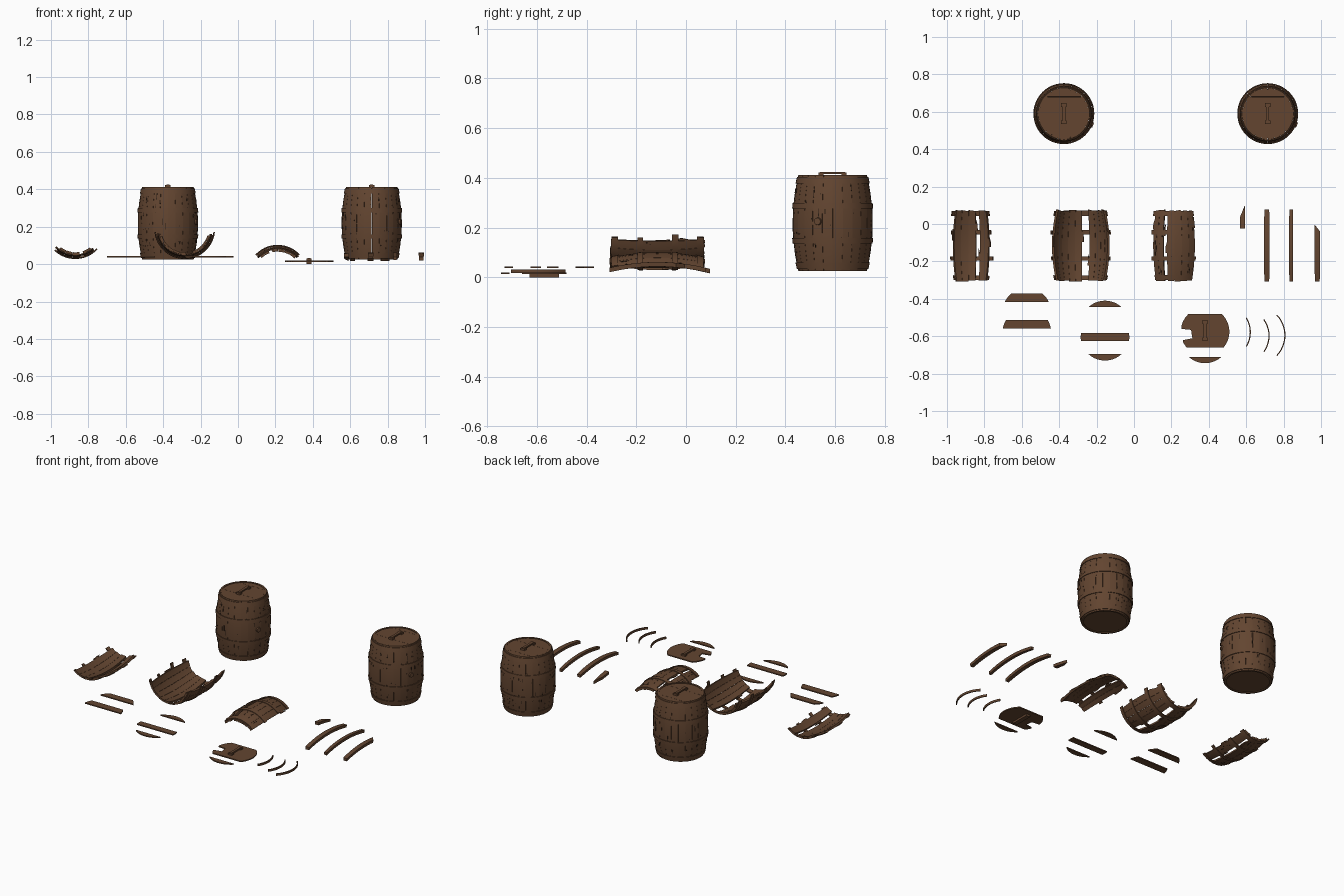
import bpy, bmesh, math, random
from mathutils import Matrix, Vector

random.seed(4)
if "Cube" in bpy.data.objects:
    bpy.data.objects.remove(bpy.data.objects["Cube"])

def material(name, color):
    m = bpy.data.materials.new(name)
    m.use_nodes = True
    m.diffuse_color = (*color, 1)
    m.node_tree.nodes["Principled BSDF"].inputs["Base Color"].default_value = (*color, 1)
    return m

WOOD = material("brown wood", (0.125, 0.06, 0.03))
DARK = material("dark cracks", (0.022, 0.012, 0.007))
HALF, MID, END, THICK = 0.193, 0.161, 0.138, 0.012
HOOPS = [(-0.172, 0.026), (-0.07, 0.022), (0.07, 0.022), (0.172, 0.026)]

def radius(t):
    return MID - (MID - END) * (t / HALF) ** 2

def finish(bm, name, matrix, mat=WOOD, smooth=False):
    bmesh.ops.recalc_face_normals(bm, faces=bm.faces)
    bm.transform(matrix)
    mesh = bpy.data.meshes.new(name)
    bm.to_mesh(mesh)
    bm.free()
    mesh.materials.append(mat)
    obj = bpy.data.objects.new(name, mesh)
    bpy.context.collection.objects.link(obj)
    if smooth:
        bpy.ops.object.select_all(action='DESELECT')
        obj.select_set(True)
        bpy.context.view_layer.objects.active = obj
        bpy.ops.object.shade_smooth_by_angle(angle=math.radians(30))
    return obj

def curved_slab(bm, a0, a1, t0, t1, lift=0.0, thick=THICK, rows=10, skew=0.0):
    """Bent plank on the barrel surface between two angles (degrees) and two heights."""
    cols = max(1, round((a1 - a0) / 7.5))
    grid = {}
    for i in range(cols + 1):
        a = math.radians(a0 + (a1 - a0) * i / cols)
        for j in range(rows + 1):
            t = t0 + (t1 - t0 + skew * i / cols) * j / rows
            for k in (0, 1):
                r = radius(t) + lift - thick * k
                grid[i, j, k] = bm.verts.new((r * math.sin(a), r * math.cos(a), t))
    def quad(*keys):
        bm.faces.new([grid[k] for k in keys])
    for i in range(cols):
        for j in range(rows):
            for k in (0, 1):
                quad((i, j, k), (i + 1, j, k), (i + 1, j + 1, k), (i, j + 1, k))
        for j in (0, rows):
            quad((i, j, 0), (i + 1, j, 0), (i + 1, j, 1), (i, j, 1))
    for j in range(rows):
        for i in (0, cols):
            quad((i, j, 0), (i, j + 1, 0), (i, j + 1, 1), (i, j, 1))

def cracks(name, ranges, count, matrix):
    """Thin dark slivers along the grain and small nail heads."""
    bm = bmesh.new()
    for _ in range(count):
        lo, hi = random.choice(ranges)
        a, t = random.uniform(lo + 1, hi - 2), random.uniform(-0.16, 0.13)
        size = random.choice((0.006, 0.006, 0.02, 0.035))
        curved_slab(bm, a, a + random.uniform(0.7, 1.4), t, t + size, 0.0012, 0.002, 2)
    finish(bm, name, matrix, DARK)

def chord_plank(name, x, y, z, d0, d1, r=0.13, thick=0.007, notch=()):
    """Slice of a round lid between two chords, optionally broken on its left."""
    bm = bmesh.new()
    a0, a1 = math.asin(max(-1, d0 / r)), math.asin(min(1, d1 / r))
    arc = [a0 + (a1 - a0) * i / 12 for i in range(13)]
    pts = [(r * math.cos(a), r * math.sin(a)) for a in arc]
    left = [(-px, py) for px, py in reversed(pts)]
    if notch:
        left = ([p for p in left if p[1] > notch[0][1]] + list(notch)
                + [p for p in left if p[1] < notch[-1][1]])
    face = bm.faces.new([bm.verts.new((px, py, 0)) for px, py in pts + left])
    bmesh.ops.remove_doubles(bm, verts=bm.verts, dist=0.0005)
    ext = bmesh.ops.extrude_face_region(bm, geom=list(bm.faces))
    bmesh.ops.translate(bm, vec=(0, 0, thick),
                        verts=[v for v in ext["geom"] if isinstance(v, bmesh.types.BMVert)])
    return finish(bm, name, Matrix.Translation((x, y, z - thick / 2)))

def box(name, center, size, mat=WOOD):
    bm = bmesh.new()
    bmesh.ops.create_cube(bm, size=1, matrix=Matrix.Diagonal((*size, 1)))
    return finish(bm, name, Matrix.Translation(center), mat)

def disc(name, x, y, z, r, depth, mat):
    bm = bmesh.new()
    bmesh.ops.create_cone(bm, cap_ends=True, segments=48, radius1=r, radius2=r, depth=depth)
    return finish(bm, name, Matrix.Translation((x, y, z)), mat)

def handle(name, x, y, z):
    box(name + "_grip", (x, y, z + 0.009), (0.016, 0.1, 0.009))
    for side in (-1, 1):
        box(name + "_foot", (x, y + side * 0.046, z + 0.005), (0.028, 0.02, 0.012))

def barrel(name, x, y):
    place = Matrix.Translation((x, y, 0.218))
    bm = bmesh.new()
    for i in range(24):
        curved_slab(bm, i * 15 + 0.15, i * 15 + 14.85, -HALF, HALF)
    finish(bm, name + "_staves", place, smooth=True)
    bm = bmesh.new()
    for t, w in HOOPS:
        for i in range(4):
            curved_slab(bm, i * 90, i * 90 + 90, t - w / 2, t + w / 2, 0.004, 0.006, 2)
    finish(bm, name + "_hoops", place, smooth=True)
    cracks(name + "_cracks", [(0, 360)], 60, place)
    # Lid, base and handle
    disc(name + "_lid_gap", x, y, 0.39, 0.131, 0.01, DARK)
    disc(name + "_base", x, y, 0.036, 0.131, 0.012, WOOD)
    for d0, d1 in ((-0.13, -0.04), (-0.039, 0.09), (0.091, 0.13)):
        chord_plank(name + "_lid_plank", x, y, 0.404, d0, d1)
    handle(name + "_handle", x, y, 0.411)
    # Bung on the left side
    bm = bmesh.new()
    bmesh.ops.create_cone(bm, cap_ends=True, segments=16, radius1=0.018, radius2=0.014, depth=0.02)
    direction = Vector((0.93, -0.37, 0))
    turn = direction.to_track_quat('Z', 'Y').to_matrix().to_4x4()
    finish(bm, name + "_bung", Matrix.Translation(Vector((x, y, 0.225)) + direction * 0.158) @ turn)

for label, bx in (("right_barrel", -0.375), ("left_barrel", 0.715)):
    barrel(label, bx, 0.59)

LYING = Matrix.Rotation(math.radians(-90), 4, 'X')

def shell(name, x, z, groups, reach, flip=False):
    """Broken barrel wall: stave groups held together by overhanging hoop pieces."""
    spin = Matrix.Rotation(math.pi if flip else 0, 4, 'Y')
    place = Matrix.Translation((x, -0.115, z)) @ spin @ LYING
    bm = bmesh.new()
    for lo, hi in groups:
        n = max(1, round((hi - lo) / 15))
        step = (hi - lo) / n
        for i in range(n):
            ends = [random.uniform(0, 0.007) for _ in range(2)]
            curved_slab(bm, lo + i * step + 0.2, lo + (i + 1) * step - 0.2,
                        -HALF + ends[0], HALF - ends[1], skew=random.uniform(-0.008, 0))
        # Splinters along the broken edges
        for edge, sign in ((lo, -1), (hi, 1)):
            t = random.uniform(-0.17, 0.1)
            a, b = sorted((edge, edge + sign * 3))
            curved_slab(bm, a, b, t, t + 0.06, -0.002, 0.008, 4, skew=-0.03)
    finish(bm, name + "_staves", place, smooth=True)
    bm = bmesh.new()
    for t, w in HOOPS:
        curved_slab(bm, -reach + random.uniform(-2, 5), reach + random.uniform(-5, 2),
                    t - w / 2, t + w / 2, 0.004, 0.006, 2, skew=random.uniform(-0.004, 0.004))
    finish(bm, name + "_hoops", place, smooth=True)
    cracks(name + "_cracks", groups, 14, place)

shell("right_shell", -0.87, 0.19, [(-38, 10), (18, 38)], 46)
shell("middle_shell", -0.285, 0.19, [(-72, 3), (18, 74)], 82)
shell("domed_shell", 0.212, -0.06, [(-45, 13), (20, 43)], 48, flip=True)

# Loose staves, arched upward
for sx, width, t0, t1, skew in ((0.58, 0.03, 0.09, 0.212, -0.06), (0.71, 0.03, -HALF, HALF, 0),
                                (0.84, 0.022, -HALF, HALF, 0), (0.98, 0.03, -HALF, 0.075, 0.035)):
    bm = bmesh.new()
    spread = math.degrees(width / MID) / 2
    curved_slab(bm, -spread, spread, t0, t1, thick=0.018, skew=skew)
    place = Matrix.Translation((sx, -0.115, 0.062 - MID)) @ Matrix.Rotation(math.pi, 4, 'Y') @ LYING
    finish(bm, "loose_stave", place, smooth=True)

# Scattered lid planks
for px, py, d0, d1 in ((-0.573, -0.472, 0.056, 0.101), (-0.573, -0.58, 0.02, 0.068),
                       (-0.155, -0.54, 0.096, 0.13), (-0.155, -0.605, -0.021, 0.021),
                       (-0.155, -0.6, -0.13, -0.096)):
    chord_plank("lid_plank", px, py, 0.04, d0, d1)

# Broken lid with its handle and batten
chord_plank("broken_lid", 0.38, -0.576, 0.016, -0.083, 0.096,
            notch=((-0.125, 0.015), (-0.075, 0.01), (-0.068, -0.035), (-0.118, -0.045)))
chord_plank("broken_lid_edge", 0.38, -0.614, 0.016, -0.13, -0.096)
handle("broken_lid_handle", 0.38, -0.57, 0.018)
box("broken_lid_batten", (0.38, -0.57, 0.007), (0.028, 0.12, 0.014))

# Hoop fragments: thin standing arcs bulging toward +x
for tip, cy, r, half in ((0.625, -0.578, 0.15, 0.078), (0.725, -0.597, 0.15, 0.088),
                         (0.81, -0.595, 0.16, 0.11)):
    bm = bmesh.new()
    reach = math.degrees(math.asin(half / r))
    curved_slab(bm, 90 - reach, 90 + reach, -0.007, 0.007, r - MID, 0.006, 1)
    finish(bm, "hoop_fragment", Matrix.Translation((tip - r, cy, 0.025)), smooth=True)
